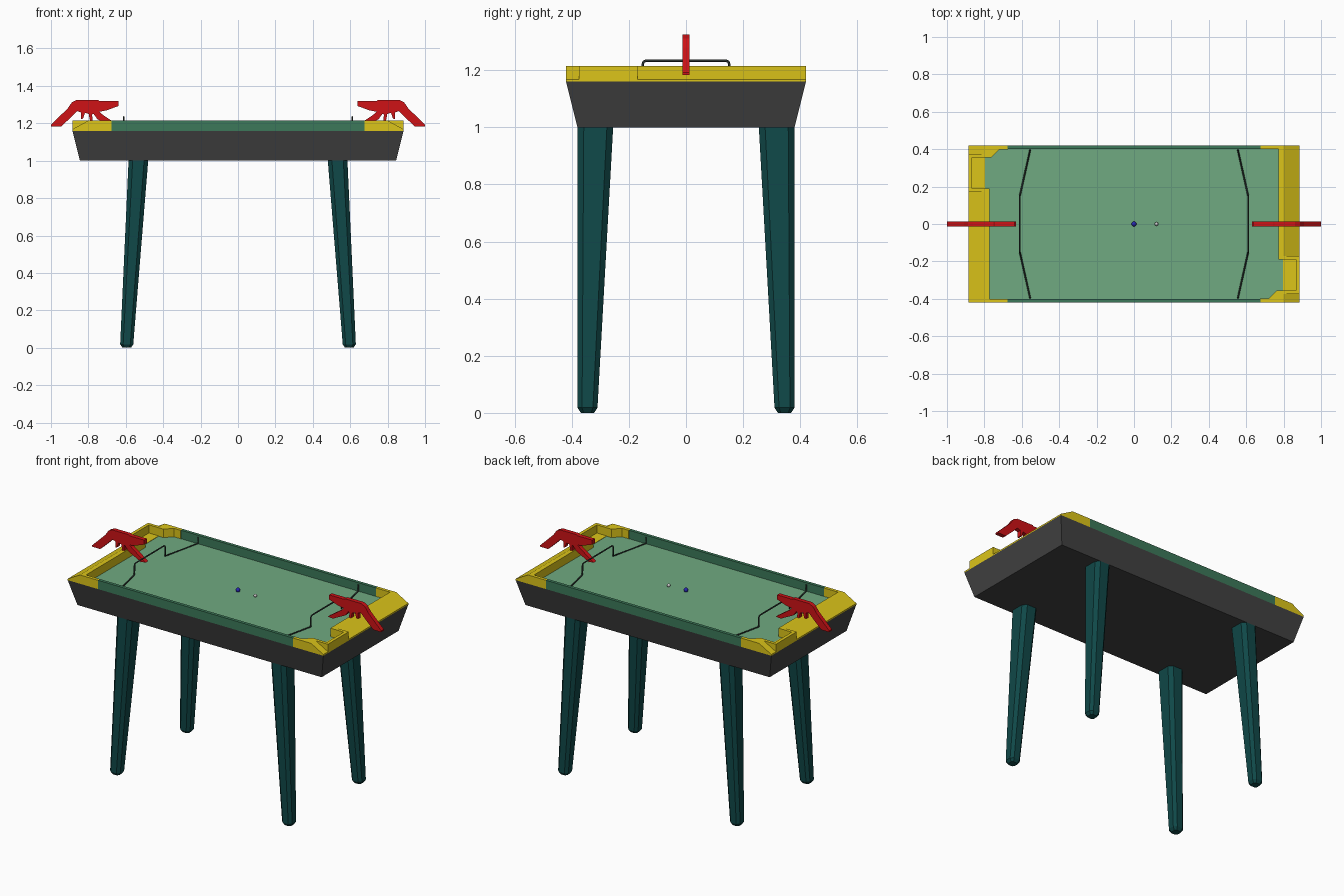
import bpy, bmesh
from mathutils import Matrix

if "Cube" in bpy.data.objects:
    bpy.data.objects.remove(bpy.data.objects["Cube"])


def mat(name, rgb):
    m = bpy.data.materials.new(name)
    m.diffuse_color = (*rgb, 1)
    m.use_nodes = True
    m.node_tree.nodes["Principled BSDF"].inputs["Base Color"].default_value = m.diffuse_color
    return m


YELLOW = mat("yellow", (0.72, 0.56, 0.01))
FIELD = mat("field_green", (0.16, 0.40, 0.22))
RAIL = mat("rail_green", (0.045, 0.19, 0.10))
TEAL = mat("dark_teal", (0.005, 0.065, 0.065))
RED = mat("red", (0.62, 0.006, 0.008))
WIRE = mat("dark_wire", (0.025, 0.035, 0.03))
BLUE = mat("blue", (0.02, 0.02, 0.45))
GREY = mat("charcoal", (0.055, 0.055, 0.055))


def finish(bm, name, material=None):
    bmesh.ops.recalc_face_normals(bm, faces=bm.faces)
    me = bpy.data.meshes.new(name)
    bm.to_mesh(me)
    bm.free()
    ob = bpy.data.objects.new(name, me)
    bpy.context.collection.objects.link(ob)
    if material:
        me.materials.append(material)
    return ob


def loft(name, rings, material=None, turn=None):
    """Skin a stack of equal-length point rings and cap both ends."""
    bm = bmesh.new()
    rows = [[bm.verts.new(p) for p in r] for r in rings]
    n = len(rows[0])
    for a, b in zip(rows, rows[1:]):
        for i in range(n):
            bm.faces.new((a[i], a[(i + 1) % n], b[(i + 1) % n], b[i]))
    bm.faces.new(rows[0])
    bm.faces.new(rows[-1])
    if turn:
        bm.transform(turn)
    return finish(bm, name, material)


def plan(name, pts, z0, z1, material=None, turn=None):
    return loft(name, [[(x, y, z) for x, y in pts] for z in (z0, z1)], material, turn)


def side(name, pts, y0, y1, material=None, turn=None):
    return loft(name, [[(x, y, z) for x, z in pts] for y in (y0, y1)], material, turn)


def rect(x0, x1, y0, y1):
    return [(x0, y0), (x1, y0), (x1, y1), (x0, y1)]


def octagon(x0, x1, y0, y1, c, z):
    return [(x0 + c, y0, z), (x1 - c, y0, z), (x1, y0 + c, z), (x1, y1 - c, z),
            (x1 - c, y1, z), (x0 + c, y1, z), (x0, y1 - c, z), (x0, y0 + c, z)]


# Tapered tray and playing surface
loft("table_body", [[(x, y, z) for x, y in rect(-a, a, -b, b)]
                    for a, b, z in ((0.845, 0.38, 1.0), (0.885, 0.42, 1.16))], GREY)
plan("playfield", rect(-0.80, 0.80, -0.405, 0.405), 1.15, 1.162, FIELD)

# Side rails
for s, label in ((-1, "front"), (1, "back")):
    lo, hi = sorted((s * 0.40, s * 0.42))
    plan(label + "_rail", rect(-0.675, 0.675, lo, hi), 1.16, 1.215, RAIL)

# Legs: chamfered, tapered and splayed
for sx, lx in ((-1, "left"), (1, "right")):
    for sy, ly in ((-1, "front"), (1, "back")):
        flip = Matrix.Diagonal((sx, sy, 1, 1))
        loft(f"{ly}_{lx}_leg", [
            octagon(0.572, 0.618, 0.322, 0.368, 0.010, 0.004 - 0.004),
            octagon(0.560, 0.630, 0.310, 0.380, 0.016, 0.018),
            octagon(0.480, 0.585, 0.255, 0.380, 0.022, 1.002)], TEAL, flip)

# Outlines for the end frame (with pocket) and the toy blaster
END = [(0.675, -0.42), (0.885, -0.42), (0.885, 0.42), (0.675, 0.42),
       (0.675, 0.40), (0.772, 0.40), (0.772, -0.19), (0.865, -0.19),
       (0.865, -0.355), (0.765, -0.355), (0.722, -0.398), (0.675, -0.398)]
SLOPE = [(0.80, 1.215), (0.90, 1.1597), (0.95, 1.1597), (0.95, 1.25), (0.80, 1.25)]
GUN = [(1.0, 1.183), (1.0, 1.192), (0.91, 1.280), (0.888, 1.312), (0.862, 1.325),
       (0.75, 1.325), (0.742, 1.32), (0.64, 1.32), (0.64, 1.292), (0.70, 1.270),
       (0.74, 1.262), (0.725, 1.247), (0.63, 1.182), (0.665, 1.178), (0.752, 1.222),
       (0.772, 1.25), (0.780, 1.248), (0.778, 1.216), (0.792, 1.216), (0.798, 1.250),
       (0.818, 1.256), (0.828, 1.225), (0.840, 1.222), (0.838, 1.258), (0.86, 1.265),
       (0.885, 1.240), (0.945, 1.183)]
HALF_WIRE = [(0.555, 0.397, 1.205), (0.555, 0.397, 1.166), (0.61, 0.152, 1.166),
             (0.61, 0.152, 1.220), (0.61, 0.148, 1.230), (0.61, 0.138, 1.234)]

for k, label in ((1, "right"), (-1, "left")):
    turn = Matrix.Diagonal((k, k, 1, 1))
    # End frame, with its outer top edge sloped away on both sides of the pocket
    frame = plan(label + "_end_frame", END, 1.16, 1.215, YELLOW, turn)
    for y0, y1 in ((-0.5, -0.375), (-0.17, 0.5)):
        cutter = side("slope_cutter", SLOPE, y0, y1, None, turn)
        cutter.hide_render = True
        mod = frame.modifiers.new("slope", 'BOOLEAN')
        mod.operation = 'DIFFERENCE'
        mod.solver = 'EXACT'
        mod.object = cutter
        bpy.context.view_layer.objects.active = frame
        bpy.ops.object.modifier_apply(modifier=mod.name)
        bpy.data.objects.remove(cutter)
    plan(label + "_pocket_floor", rect(0.797, 0.87, -0.36, -0.185), 1.155, 1.164, YELLOW, turn)

    # Toy blaster standing over the end
    side(label + "_blaster", GUN, -0.013, 0.013, RED, turn)

    # Bent wire gate
    path = HALF_WIRE + [(x, -y, z) for x, y, z in reversed(HALF_WIRE)]
    cu = bpy.data.curves.new(label + "_wire_gate", 'CURVE')
    cu.dimensions = '3D'
    cu.bevel_depth = 0.0045
    cu.bevel_resolution = 1
    cu.use_fill_caps = True
    sp = cu.splines.new('POLY')
    sp.points.add(len(path) - 1)
    for p, (x, y, z) in zip(sp.points, path):
        p.co = (k * x, y, z, 1)
    cu.materials.append(WIRE)
    bpy.context.collection.objects.link(bpy.data.objects.new(label + "_wire_gate", cu))

# Puck ball and small ball
for name, x, r, m in (("blue_ball", 0.0, 0.013, BLUE), ("small_ball", 0.12, 0.010, None)):
    bm = bmesh.new()
    bmesh.ops.create_uvsphere(bm, u_segments=20, v_segments=12, radius=r,
                              matrix=Matrix.Translation((x, 0, 1.162 + r)))
    for f in bm.faces:
        f.smooth = True
    finish(bm, name, m)
